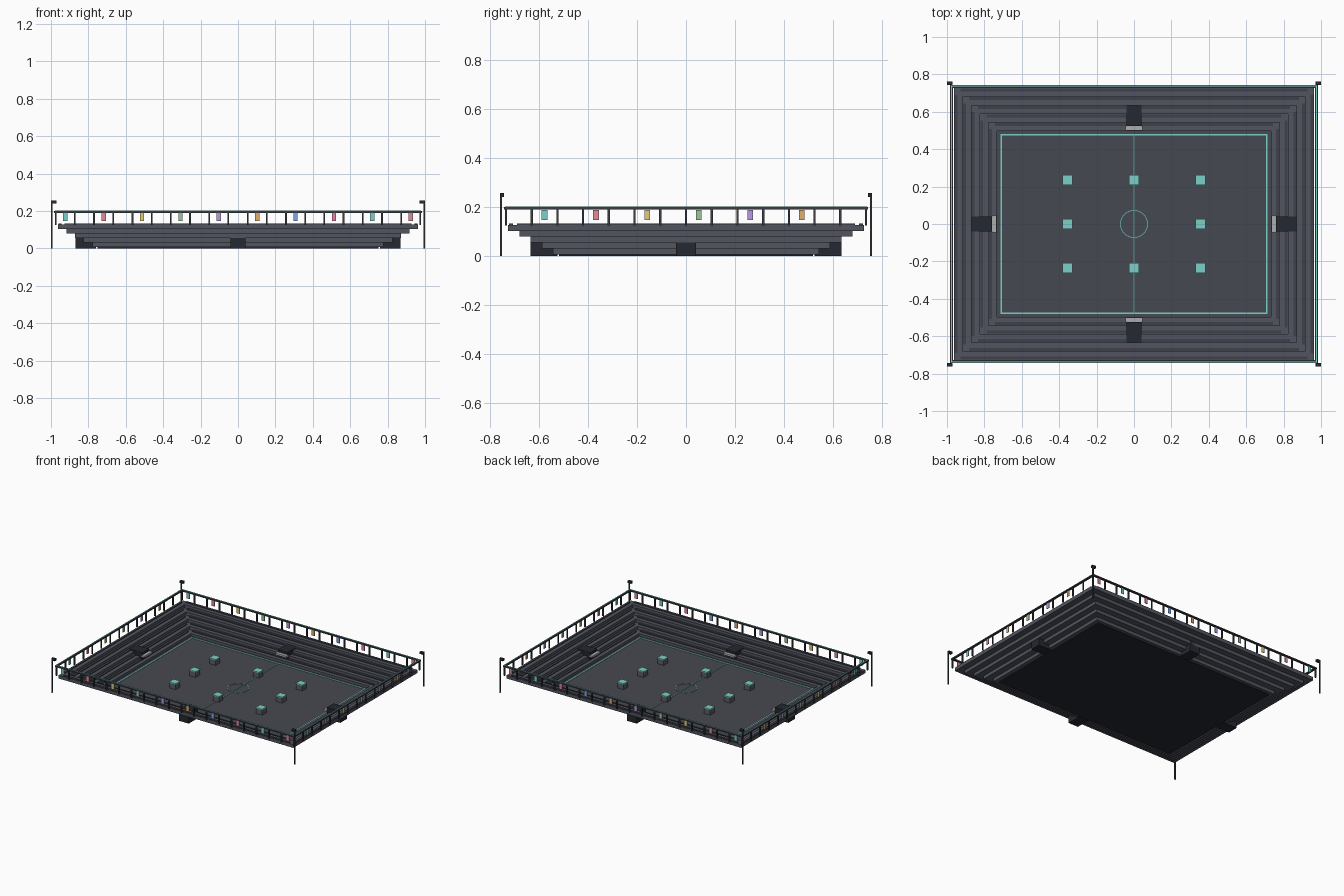
import bpy, bmesh, math

if "Cube" in bpy.data.objects:
    bpy.data.objects.remove(bpy.data.objects["Cube"])


def mat(name, rgb):
    m = bpy.data.materials.new(name)
    m.diffuse_color = (*rgb, 1)
    m.use_nodes = True
    m.node_tree.nodes["Principled BSDF"].inputs["Base Color"].default_value = m.diffuse_color
    return m


FLOOR = mat("floor_grey", (.062, .066, .082))
TIER = mat("tier_grey", (.085, .09, .115))
BENCH = mat("bench_dark", (.05, .053, .068))
DARK = mat("dark", (.018, .021, .03))
METAL = mat("metal", (.045, .048, .06))
LIGHT = mat("light_grey", (.42, .42, .42))
BLOCK = mat("block_grey", (.1, .11, .14))
CYAN = mat("cyan", (.2, .63, .58))
LINE = mat("line_cyan", (.12, .36, .34))
FLAGS = [mat("flag_%d" % i, c) for i, c in enumerate([
    (.2, .63, .58), (.75, .27, .3), (.75, .6, .2), (.33, .56, .33),
    (.47, .33, .75), (.75, .42, .15), (.22, .38, .8), (.8, .22, .4)])]


def finish(name, bm, m):
    bmesh.ops.recalc_face_normals(bm, faces=bm.faces)
    me = bpy.data.meshes.new(name)
    bm.to_mesh(me)
    bm.free()
    me.materials.append(m)
    ob = bpy.data.objects.new(name, me)
    bpy.context.collection.objects.link(ob)
    return ob


def boxes(name, items, m):
    """One object from boxes given as (x, y, z0, z1, size x, size y)."""
    bm = bmesh.new()
    for x, y, z0, z1, sx, sy in items:
        vs = bmesh.ops.create_cube(bm, size=1)["verts"]
        bmesh.ops.scale(bm, vec=(sx, sy, z1 - z0), verts=vs)
        bmesh.ops.translate(bm, vec=(x, y, (z0 + z1) / 2), verts=vs)
    return finish(name, bm, m)


def loft_ring(name, outer, inner, z0, z1, m):
    """Closed band between two matching outlines."""
    bm = bmesh.new()
    loops = [[bm.verts.new((x, y, z)) for x, y in pts]
             for pts, z in ((outer, z0), (outer, z1), (inner, z1), (inner, z0))]
    n = len(outer)
    for k in range(4):
        a, b = loops[k], loops[(k + 1) % 4]
        for i in range(n):
            j = (i + 1) % n
            bm.faces.new((a[i], a[j], b[j], b[i]))
    return finish(name, bm, m)


def frame(name, ox, oy, w, z0, z1, m):
    def rect(x, y):
        return [(-x, -y), (x, -y), (x, y), (-x, y)]
    return loft_ring(name, rect(ox, oy), rect(ox - w, oy - w), z0, z1, m)


# Playing floor and its markings
boxes("base_plate", [(0, 0, 0, .006, 1.5, 1.04)], DARK)
boxes("arena_floor", [(0, 0, .006, .01, 1.48, 1.02)], FLOOR)
frame("boundary_line", .714, .481, .008, .009, .013, CYAN)
boxes("halfway_line", [(0, 0, .009, .012, .005, .95)], LINE)
circle = [[(r * math.cos(math.tau * i / 32), r * math.sin(math.tau * i / 32))
           for i in range(32)] for r in (.075, .07)]
loft_ring("centre_circle", circle[0], circle[1], .009, .0125, LINE)

# Stepped stands with a low bench on each tread
for i in range(5):
    d = .046 * i
    top = .03 + .024 * i
    frame("tier_%d" % (i + 1), .779 + d, .543 + d, .047, top - .024, top, TIER)
    bx, by = .768 + d, .532 + d
    bench = []
    for s in (-1, 1):
        bench.append((0, s * by, top, top + .006, 2 * bx - .05, .016))
        bench.append((s * bx, 0, top, top + .006, .016, 2 * by - .05))
    boxes("bench_%d" % (i + 1), bench, BENCH)

# Entrance tunnels with pale lintels, one per side
tunnels, lintels = [], []
for s in (-1, 1):
    tunnels += [(s * .813, 0, 0, .085, .11, .08), (0, s * .58, 0, .085, .08, .11)]
    lintels += [(s * .747, 0, .054, .068, .024, .09), (0, s * .513, .054, .068, .09, .024)]
boxes("entrance_tunnels", tunnels, DARK)
boxes("entrance_lintels", lintels, LIGHT)

# Cover blocks with coloured caps
spots = [(x, y) for x in (-.355, 0, .355) for y in (-.235, 0, .235) if x or y]
boxes("cover_blocks", [(x, y, .01, .048, .05, .05) for x, y in spots], BLOCK)
boxes("block_caps", [(x, y, .048, .055, .054, .054) for x, y in spots], CYAN)

# Rim railing: posts, rail and coloured strip
PX, PY = .975, .736
posts = []
for s in (-1, 1):
    posts += [(-PX + 2 * PX * i / 19, s * PY, .124, .192, .009, .009) for i in range(20)]
    posts += [(s * PX, -PY + 2 * PY * i / 14, .124, .192, .009, .009) for i in range(1, 14)]
boxes("railing_posts", posts, METAL)
frame("top_rail", PX + .008, PY + .008, .016, .19, .199, METAL)
frame("rail_strip", PX + .004, PY + .004, .006, .198, .202, CYAN)

# Hanging flags, every second bay
groups = [[] for _ in FLAGS]
for s in (-1, 1):
    for i in range(10):
        x = -PX + 2 * PX * (2 * i + .5) / 19
        groups[i % 8].append((x, s * PY, .146, .188, .023, .004))
    for i in range(6):
        y = -PY + 2 * PY * (2 * i + 1.5) / 14
        groups[i % 8].append((s * PX, y, .146, .188, .004, .023))
for i, g in enumerate(groups):
    boxes("flags_%d" % (i + 1), g, FLAGS[i])

# Corner floodlights
corners = [(sx, sy) for sx in (-1, 1) for sy in (-1, 1)]
boxes("light_poles", [(a * .995, b * .757, 0, .25, .008, .008) for a, b in corners], METAL)
boxes("light_heads", [(a * .985, b * .752, .24, .256, .03, .018) for a, b in corners], DARK)
